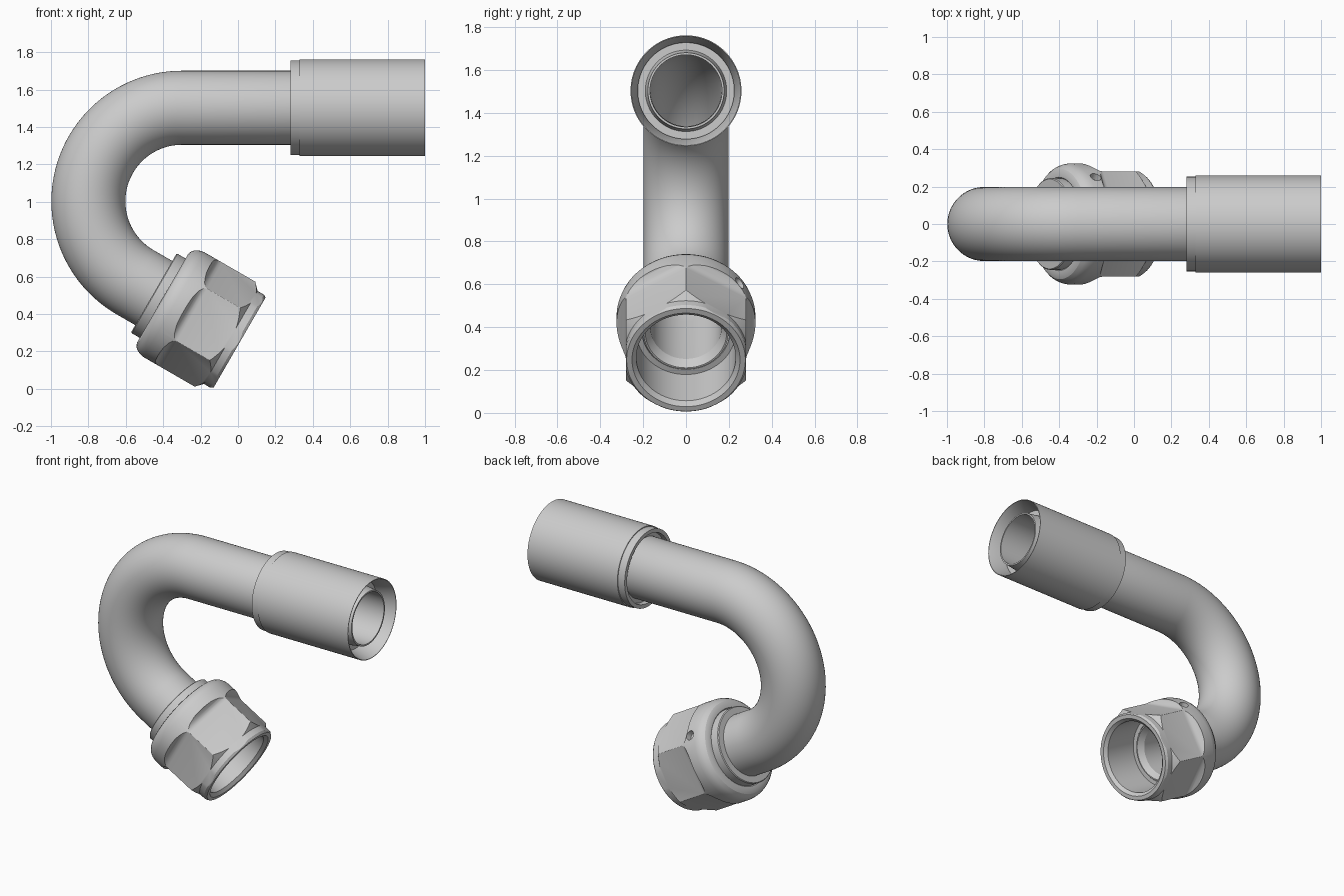
import bpy, bmesh, math
from mathutils import Vector

if "Cube" in bpy.data.objects:
    bpy.data.objects.remove(bpy.data.objects["Cube"])

Y = Vector((0, 1, 0))
TOP_Z, BEND_R = 1.503, 0.5
BEND_C = Vector((-0.3, 0, TOP_Z - BEND_R))


def bend(deg):
    """Point and travel direction on the bend, 90 = top, 240 = lower end."""
    a = math.radians(deg)
    return (BEND_C + BEND_R * Vector((math.cos(a), 0, math.sin(a))),
            Vector((-math.sin(a), 0, math.cos(a))))


END, D = bend(240)
V = D.cross(Y)
X = Vector((1, 0, 0))
SLEEVE_ORIGIN = Vector((0, 0, TOP_Z))


def skin(name, rings, n=96, closed=True):
    """Skin circular rings (centre, direction, radius); closed joins last to first."""
    bm = bmesh.new()
    loops = []
    for c, d, r in rings:
        v = d.cross(Y)
        loops.append([bm.verts.new(c + r * (math.cos(t) * v + math.sin(t) * Y))
                      for t in (2 * math.pi * i / n for i in range(n))])
    pairs = list(zip(loops, loops[1:]))
    if closed:
        pairs.append((loops[-1], loops[0]))
    else:
        bm.faces.new(loops[0])
        bm.faces.new(loops[-1])
    for a, b in pairs:
        for i in range(n):
            j = (i + 1) % n
            bm.faces.new((a[i], a[j], b[j], b[i]))
    bmesh.ops.recalc_face_normals(bm, faces=bm.faces)
    me = bpy.data.meshes.new(name)
    bm.to_mesh(me)
    bm.free()
    ob = bpy.data.objects.new(name, me)
    bpy.context.collection.objects.link(ob)
    return ob


def lathe(name, origin, d, profile, **kw):
    return skin(name, [(origin + d * s, d, r) for s, r in profile], **kw)


def boolean(ob, cutter, op):
    m = ob.modifiers.new(op, 'BOOLEAN')
    m.operation, m.object, m.solver = op, cutter, 'EXACT'
    bpy.context.view_layer.objects.active = ob
    bpy.ops.object.modifier_apply(modifier=m.name)
    bpy.data.objects.remove(cutter, do_unlink=True)


def smooth(ob):
    bpy.ops.object.select_all(action='DESELECT')
    ob.select_set(True)
    bpy.context.view_layer.objects.active = ob
    bpy.ops.object.shade_smooth_by_angle(angle=math.radians(25))


# Bent hollow tube: outside from sleeve end to nut end, then back along the bore
path = [bend(90 + 150 * i / 48) for i in range(49)]
left = -X
outer = [(Vector((x, 0, TOP_Z)), left, r) for x, r in ((0.97, 0.178), (0.88, 0.19), (0.86, 0.198))]
outer += [(p, d, 0.198) for p, d in path] + [(END + D * 0.39, D, 0.198)]
inner = [(END + D * 0.39, D, 0.19), (END + D * 0.35, D, 0.165)]
inner += [(p, d, 0.165) for p, d in reversed(path)] + [(Vector((0.97, 0, TOP_Z)), left, 0.168)]
tube = skin("bent_tube", outer + inner)

# Crimp sleeve with flared mouth and a small step at the rear
sleeve = lathe("crimp_sleeve", SLEEVE_ORIGIN, X, [
    (0.31, 0.196), (0.31, 0.225), (0.28, 0.228), (0.28, 0.253), (0.33, 0.253), (0.33, 0.259),
    (1.0, 0.259), (1.0, 0.255), (0.9, 0.225), (0.88, 0.225), (0.88, 0.188)])

# Retaining collar behind the nut
collar = lathe("retaining_collar", END, D, [
    (0.115, 0.196), (0.115, 0.24), (0.12, 0.245), (0.21, 0.245), (0.21, 0.196)])

# Swivel nut: round body trimmed by a hexagon that flares out at the shoulder
nut = lathe("swivel_nut", END, D, [
    (0.18, 0.205), (0.18, 0.24), (0.17, 0.25), (0.17, 0.275), (0.178, 0.295), (0.195, 0.31),
    (0.215, 0.319), (0.24, 0.324), (0.555, 0.324), (0.59, 0.287), (0.63, 0.287), (0.645, 0.277),
    (0.645, 0.252), (0.625, 0.232), (0.38, 0.232), (0.38, 0.205)])
k = 1 / math.cos(math.radians(30))
hexagon = lathe("hex_cutter", END, D, [
    (0.1, 0.45 * k), (0.27, 0.45 * k), (0.295, 0.345 * k), (0.305, 0.315 * k), (0.32, 0.295 * k),
    (0.335, 0.284 * k), (0.35, 0.281 * k), (0.7, 0.281 * k)], n=6, closed=False)
boolean(nut, hexagon, 'INTERSECT')

# Small drilled dimple in the nut's round shoulder
a = math.radians(51)
radial = math.cos(a) * V + math.sin(a) * Y
side = D.cross(radial)
bpy.ops.mesh.primitive_cylinder_add(vertices=32, radius=0.03, depth=0.1,
                                    location=END + D * 0.28 + radial * 0.335)
drill = bpy.context.object
drill.rotation_euler = radial.to_track_quat('Z', 'Y').to_euler()
bpy.context.view_layer.update()
boolean(nut, drill, 'DIFFERENCE')

for ob in (tube, sleeve, collar, nut):
    smooth(ob)
